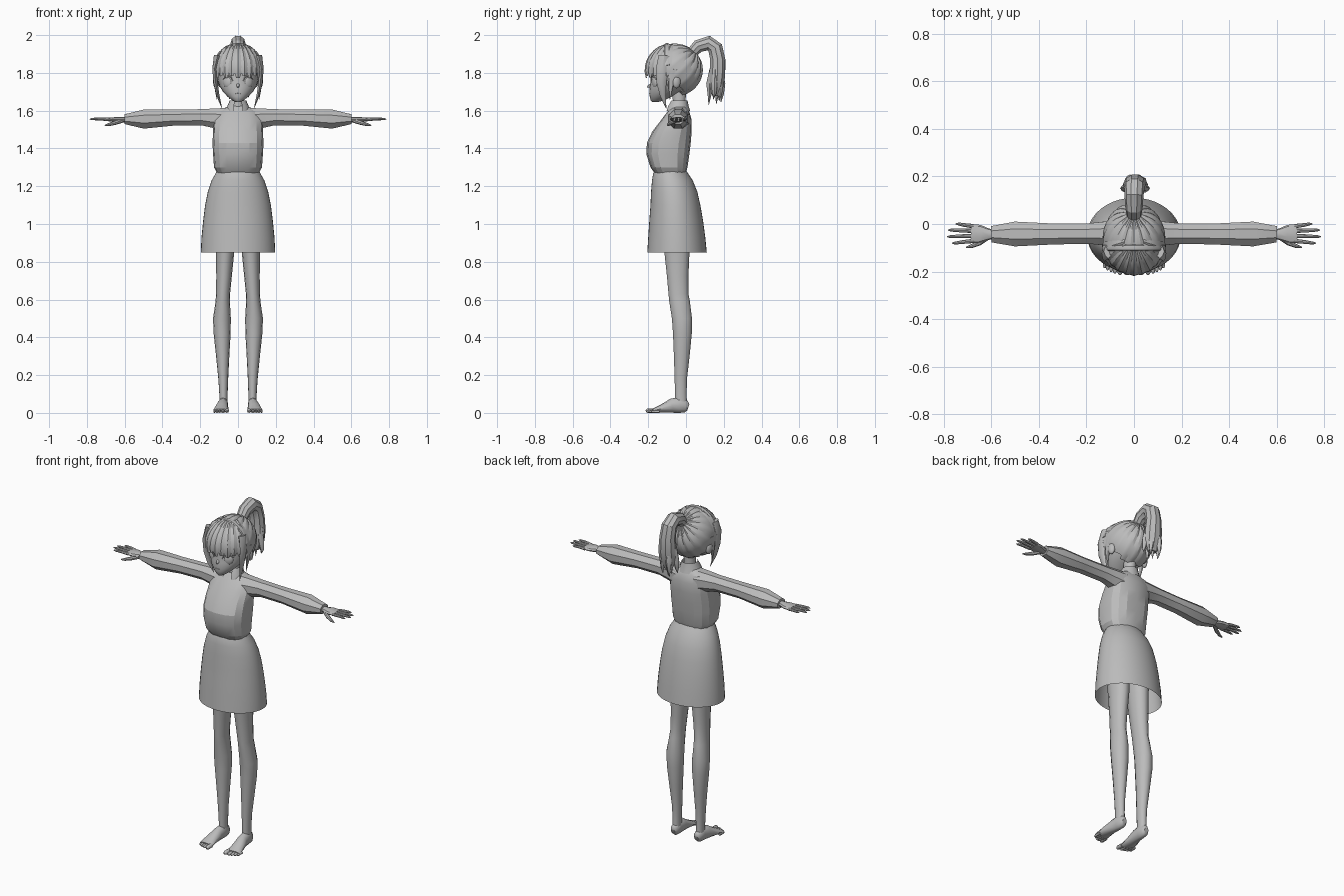
import bpy, bmesh, math
from mathutils import Vector

GREY = bpy.data.materials.new("plain_grey")
GREY.diffuse_color = (0.5, 0.5, 0.5, 1)


def finish(name, bm, angle=30):
    bmesh.ops.recalc_face_normals(bm, faces=bm.faces)
    me = bpy.data.meshes.new(name)
    bm.to_mesh(me)
    bm.free()
    me.materials.append(GREY)
    ob = bpy.data.objects.new(name, me)
    bpy.context.collection.objects.link(ob)
    bpy.ops.object.select_all(action='DESELECT')
    ob.select_set(True)
    bpy.context.view_layer.objects.active = ob
    bpy.ops.object.shade_smooth_by_angle(angle=math.radians(angle))
    return ob


def loft(name, rings, side=(1, 0, 0), normal=None, n=12, caps=True, turn=0.0,
         power=1.0, ridge=0.0, angle=30, drop=None):
    """Skin elliptical rings (centre, side radius, other radius) along a path."""
    bm = bmesh.new()
    pts = [Vector(r[0]) for r in rings]
    loops = []
    for i, (c, ra, rb) in enumerate(rings):
        t = Vector(normal) if normal else pts[min(i + 1, len(pts) - 1)] - pts[max(i - 1, 0)]
        t.normalize()
        u = Vector(side)
        u = (u - t * u.dot(t)).normalized()
        v = t.cross(u)
        loop = []
        for k in range(n):
            a = 2 * math.pi * k / n + turn
            ca, sa = math.cos(a), math.sin(a)
            ca = math.copysign(abs(ca) ** power, ca)
            sa = math.copysign(abs(sa) ** power, sa)
            f = 1 - ridge * (k % 2)
            loop.append(bm.verts.new(pts[i] + u * ca * ra * f + v * sa * rb * f))
        loops.append(loop)
    for a, b in zip(loops, loops[1:]):
        for k in range(n):
            bm.faces.new((a[k], a[(k + 1) % n], b[(k + 1) % n], b[k]))
    if caps:
        bm.faces.new(loops[0])
        bm.faces.new(loops[-1])
    if drop:
        bmesh.ops.delete(bm, geom=[f for f in bm.faces if drop(f.calc_center_median())], context='FACES')
    return finish(name, bm, angle)


def stack(name, rows, **kw):
    """Level rings from rows of (z, half width, front y, back y)."""
    rings = [((0, (f + b) / 2, z), w, (b - f) / 2) for z, w, f, b in rows]
    return loft(name, rings, normal=(0, 0, 1), **kw)


def blob(name, centre, size, turn=0.0):
    bm = bmesh.new()
    bmesh.ops.create_uvsphere(bm, u_segments=16, v_segments=8, radius=1)
    bmesh.ops.scale(bm, vec=size, verts=bm.verts)
    ob = finish(name, bm, 50)
    ob.location = centre
    ob.rotation_euler.z = turn
    return ob


# Clothing
stack("skirt", [(0.85, .197, -.205, .11), (0.93, .193, -.2, .102), (1.02, .184, -.194, .09),
                (1.1, .174, -.188, .076), (1.17, .16, -.185, .06), (1.23, .14, -.18, .036),
                (1.262, .122, -.175, .015), (1.28, .112, -.168, .003)],
      n=40, caps=False)
stack("sweater_body", [(1.265, .108, -.163, -.002), (1.3, .127, -.188, .008), (1.37, .132, -.21, .018),
                       (1.43, .135, -.207, .025), (1.49, .132, -.178, .03), (1.55, .13, -.132, .03),
                       (1.595, .115, -.098, .018), (1.615, .07, -.078, .005), (1.625, .04, -.07, 0)],
      n=16, power=.82, angle=20)
stack("collar", [(1.598, .066, -.108, .022), (1.625, .056, -.098, .014), (1.655, .043, -.08, .008)],
      n=16, caps=False, drop=lambda c: c.y < -.07 and abs(c.x) < .02)

# Neck, face and nose
stack("neck", [(1.6, .038, -.075, .002), (1.65, .032, -.07, -.002), (1.74, .034, -.08, .005)], n=14)
stack("head", [(1.645, .012, -.178, -.15), (1.655, .03, -.187, -.115), (1.675, .056, -.192, -.075),
               (1.7, .079, -.194, -.03), (1.73, .098, -.192, .02), (1.76, .108, -.186, .05),
               (1.8, .114, -.188, .065), (1.86, .11, -.188, .06), (1.91, .08, -.16, .02),
               (1.935, .03, -.1, -.02)], n=24, angle=45)
loft("nose", [((0, -.18, 1.735), .012, .014), ((0, -.198, 1.728), .006, .007),
              ((0, -.207, 1.725), .001, .001)], n=8, angle=60)
loft("mouth", [((0, -.186, 1.69), .016, .004), ((0, -.195, 1.69), .013, .002)], n=8)

for s, tag in ((1, "left"), (-1, "right")):
    # Eyes and ears
    blob(tag + "_eye", (s * .055, -.166, 1.75), (.025, .01, .029), s * .5)
    loft(tag + "_eyelid", [((s * .027, -.185, 1.755), .002, .002), ((s * .038, -.186, 1.778), .004, .004),
                           ((s * .058, -.176, 1.784), .004, .004), ((s * .082, -.156, 1.765), .002, .002)],
         side=(0, 1, 0), n=6)
    blob(tag + "_ear", (s * .117, -.05, 1.752), (.014, .022, .034), s * .3)

    # Sleeve
    sleeve = [(.06, 1.553, .062, -.04, .058), (.125, 1.56, .052, -.04, .05), (.19, 1.565, .043, -.04, .043),
              (.34, 1.563, .042, -.042, .044), (.5, 1.555, .05, -.042, .052), (.6, 1.555, .026, -.043, .034)]
    k = 1 / math.cos(math.pi / 8)
    loft(tag + "_sleeve", [((s * x, y, z), ry * k, rz * k) for x, z, rz, y, ry in sleeve],
         side=(0, 1, 0), n=8, turn=math.pi / 8, angle=20)

    # Hand with four fingers and a thumb
    loft(tag + "_palm", [((s * x, y, 1.553), ry, rz) for x, y, ry, rz in
                         ((.58, -.043, .018, .016), (.61, -.043, .024, .015), (.645, -.042, .038, .014),
                          (.685, -.04, .04, .01))], side=(0, 1, 0), n=10)
    for i, (y, tip) in enumerate(((-.071, .765), (-.05, .785), (-.029, .782), (-.009, .75))):
        end = y + (y + .04) * .3
        loft(f"{tag}_finger_{i + 1}", [((s * .675, y, 1.553), .009, .009),
                                       ((s * (.675 + tip) / 2, (y + end) / 2, 1.556), .008, .008),
                                       ((s * (tip - .012), end, 1.556), .006, .006),
                                       ((s * tip, end, 1.555), .002, .002)], side=(0, 1, 0), n=8)
    loft(tag + "_thumb", [((s * .615, -.055, 1.548), .012, .013), ((s * .65, -.08, 1.536), .011, .011),
                          ((s * .685, -.094, 1.526), .008, .008), ((s * .705, -.098, 1.522), .003, .003)],
         side=(0, 1, 0), n=8)

    # Leg: height, centre x, half width, front y, back y
    leg = [(1.2, .058, .06, -.15, .01), (1.0, .066, .056, -.135, .025), (.85, .068, .048, -.116, .02),
           (.72, .074, .041, -.102, .014), (.63, .079, .037, -.094, .014), (.59, .081, .038, -.09, .022),
           (.5, .085, .047, -.076, .033), (.42, .084, .045, -.07, .032), (.3, .081, .035, -.065, .02),
           (.18, .078, .026, -.061, .006), (.1, .077, .022, -.059, .004), (.04, .077, .022, -.058, .006)]
    loft(tag + "_leg", [((s * x, (f + b) / 2, z), w, (b - f) / 2) for z, x, w, f, b in leg],
         normal=(0, 0, 1), n=14, angle=40)

    # Foot with toes
    foot = [(.012, .03, .018, .014, .077), (.0, .034, .033, .023, .077), (-.035, .042, .042, .026, .078),
            (-.075, .038, .038, .029, .081), (-.12, .025, .024, .036, .087), (-.16, .015, .014, .041, .09),
            (-.175, .012, .01, .04, .091)]
    loft(tag + "_foot", [((s * x, y, z), w, h) for y, z, h, w, x in foot], n=12, angle=50)
    for i, (x, tip, r) in enumerate(((.059, -.213, .012), (.08, -.208, .009), (.096, -.202, .008),
                                     (.111, -.194, .008), (.124, -.185, .007))):
        loft(f"{tag}_toe_{i + 1}", [((s * x, tip + .045, r), r, r), ((s * x, tip + .01, r), r, r),
                                    ((s * x, tip, r * .8), r * .4, r * .4)], n=8, angle=50)

    # Long lock framing the face, with a thin one behind it
    loft(tag + "_side_lock", [((s * .108, -.115, 1.89), .02, .03), ((s * .124, -.125, 1.82), .012, .034),
                              ((s * .119, -.13, 1.75), .011, .026), ((s * .106, -.122, 1.68), .008, .016),
                              ((s * .085, -.105, 1.612), .001, .001)], n=8, ridge=.1)
    loft(tag + "_back_lock", [((s * .122, -.07, 1.82), .009, .03), ((s * .121, -.08, 1.74), .007, .016),
                              ((s * .112, -.085, 1.66), .001, .001)], n=8)

# Hair drawn back to the base of the ponytail
C, R = Vector((0, -.062, 1.815)), Vector((.132, .152, .141))
bm = bmesh.new()
bmesh.ops.create_uvsphere(bm, u_segments=48, v_segments=20, radius=1)
for v in bm.verts:
    a = round(math.atan2(v.co.y, v.co.x) / (2 * math.pi) * 48)
    f = .965 if a % 3 == 0 and abs(v.co.z) < .97 else 1
    x, y, z = v.co * f
    y, z = y * .7 + z * .714, z * .7 - y * .714
    v.co = C + Vector((x * R.x, y * R.y, z * R.z))
bmesh.ops.delete(bm, context='FACES', geom=[
    f for f in bm.faces for c in [f.calc_center_median()]
    if (c.y < -.1 and c.z < 1.87) or (c.z < 1.73 and c.y < -.03)])
finish("hair_cap", bm, 25)

# Fringe locks fanned across the forehead
for i in range(11):
    az = math.radians(-75 + 15 * i)
    low = -13 - 4 * (i % 2)
    bm = bmesh.new()
    rows = []
    for j in range(8):
        t = j / 7
        e = math.radians(72 + (low - 72) * t)
        half = math.radians(10.5) * (1 if t < .8 else 1 - (t - .8) * 3)
        row = []
        for q, lift in ((-1, 1.0), (0, 1.035), (1, 1.0)):
            a = az + q * half
            d = Vector((math.sin(a) * math.cos(e) * R.x, -math.cos(a) * math.cos(e) * R.y, math.sin(e) * R.z))
            row.append(bm.verts.new(C + d * lift * (.985 if j == 0 else 1)))
        rows.append(row)
    for a, b in zip(rows, rows[1:]):
        for q in (0, 1):
            bm.faces.new((a[q], a[q + 1], b[q + 1], b[q]))
    finish(f"fringe_lock_{i + 1}", bm, 25)

# Raised band of hair behind the fringe
loft("hair_band", [((R.x * .98 * math.sin(a), -.1, 1.815 + .136 * math.cos(a)), .014, .007)
                   for a in [math.radians(-80 + 16 * i) for i in range(11)]],
     side=(0, 1, 0), n=8)

# Ponytail arching up and down the back, ending in pointed locks
loft("ponytail", [((0, .025, 1.9), .03, .03), ((0, .065, 1.942), .036, .036), ((0, .12, 1.958), .04, .041),
                  ((.002, .155, 1.932), .043, .042), ((.004, .168, 1.87), .046, .042),
                  ((.006, .166, 1.79), .053, .044), ((.006, .16, 1.73), .05, .04),
                  ((.006, .158, 1.68), .025, .02)], n=20, ridge=.07, angle=25)
for i, (x, y, z) in enumerate(((-.045, .15, 1.66), (-.02, .19, 1.645), (.01, .125, 1.63),
                               (.03, .18, 1.65), (.055, .15, 1.67), (.005, .165, 1.635))):
    loft(f"ponytail_lock_{i + 1}", [((x * .6, .16 + (y - .16) * .5, 1.82), .018, .018),
                                    ((x * .85, y, 1.74), .02, .018), ((x, y, 1.69), .012, .011),
                                    ((x, y - .005, z), .001, .001)], n=8, ridge=.1)
